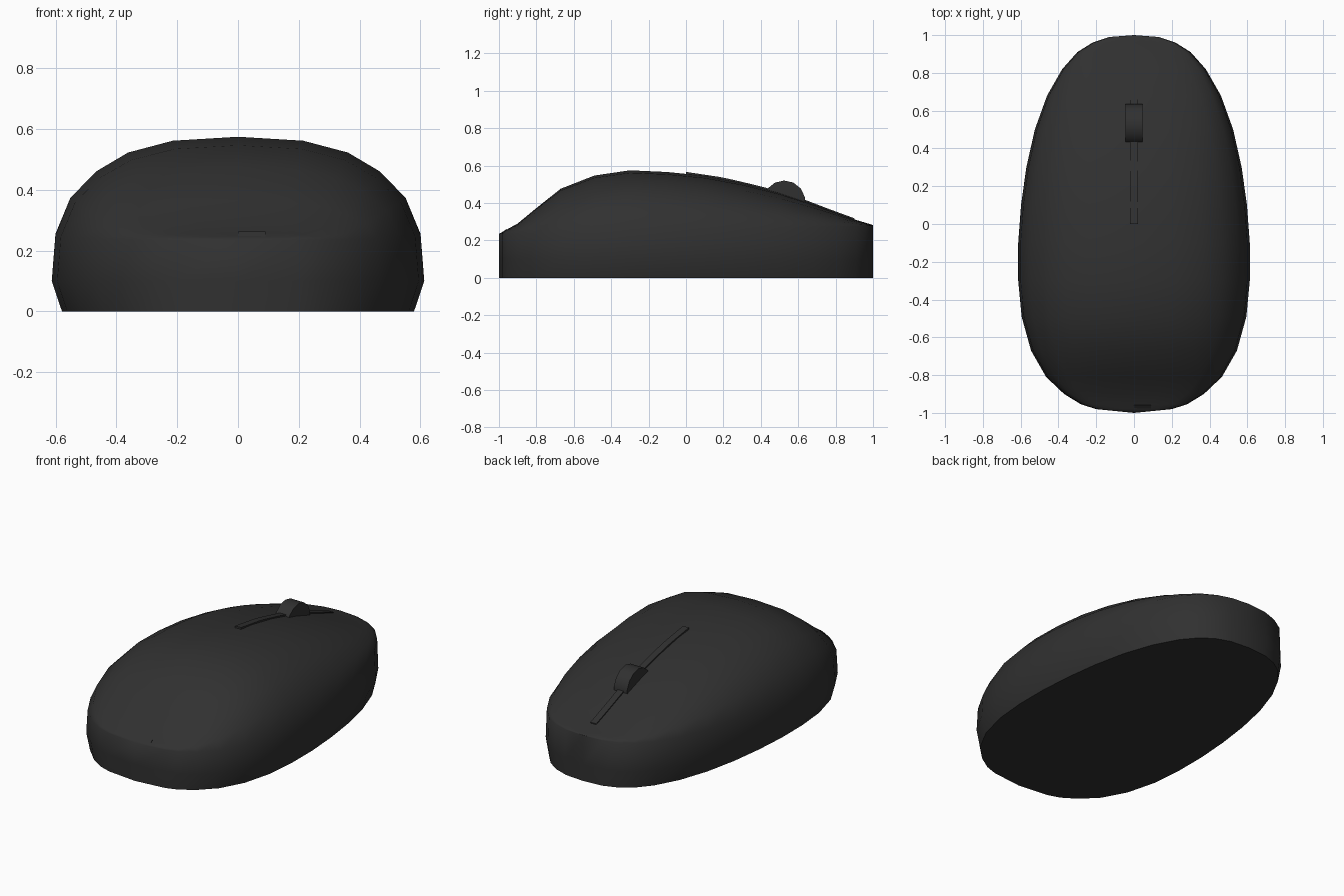
import bpy, bmesh, math

if "Cube" in bpy.data.objects:
    bpy.data.objects.remove(bpy.data.objects["Cube"])


def make_material(name, value):
    mat = bpy.data.materials.new(name)
    mat.use_nodes = True
    colour = (value, value, value, 1)
    mat.diffuse_color = colour
    mat.node_tree.nodes["Principled BSDF"].inputs["Base Color"].default_value = colour
    return mat


charcoal = make_material("charcoal plastic", 0.03)


def finish(name, bm, angle):
    bmesh.ops.remove_doubles(bm, verts=bm.verts, dist=0.0005)
    bmesh.ops.recalc_face_normals(bm, faces=bm.faces)
    mesh = bpy.data.meshes.new(name)
    bm.to_mesh(mesh)
    bm.free()
    mesh.materials.append(charcoal)
    obj = bpy.data.objects.new(name, mesh)
    bpy.context.collection.objects.link(obj)
    bpy.ops.object.select_all(action="DESELECT")
    obj.select_set(True)
    bpy.context.view_layer.objects.active = obj
    bpy.ops.object.shade_smooth_by_angle(angle=math.radians(angle))
    return obj


def loft(bm, rows, closed):
    """Skin rows of points with quads, optionally closing each row."""
    rings = [[bm.verts.new(p) for p in row] for row in rows]
    for a, b in zip(rings, rings[1:]):
        count = len(a)
        for i in range(count if closed else count - 1):
            j = (i + 1) % count
            bm.faces.new((a[i], a[j], b[j], b[i]))
    return rings


# Height of the crown along the centre line: (y, z)
CROWN = [(-1, 0.235), (-0.9, 0.29), (-0.68, 0.472), (-0.5, 0.545), (-0.29, 0.576),
         (0, 0.56), (0.2, 0.53), (0.4, 0.483), (0.6, 0.425), (0.75, 0.367),
         (0.9, 0.312), (1, 0.282)]

# Plan outline: (y, half width)
OUTLINE = [(-1, 0), (-0.98, 0.2), (-0.955, 0.28), (-0.9, 0.37), (-0.81, 0.465),
           (-0.67, 0.545), (-0.49, 0.595), (-0.3, 0.613), (-0.1, 0.613), (0.1, 0.598),
           (0.3, 0.57), (0.5, 0.525), (0.68, 0.46), (0.82, 0.38), (0.91, 0.3),
           (0.96, 0.22), (0.99, 0.13), (1, 0)]

# Upper part of the cross-section: (width share, share of rise above the rim)
DOME = [(0.98, 0), (0.9, 0.38), (0.76, 0.65), (0.59, 0.84), (0.35, 0.96), (0, 1)]


def crown(y):
    for (y0, z0), (y1, z1) in zip(CROWN, CROWN[1:]):
        if y <= y1:
            return z0 + (z1 - z0) * (y - y0) / (y1 - y0)
    return CROWN[-1][1]


def section(y, width):
    rim = 0.257 + 0.022 * y
    rise = max(crown(y) - rim, 0)
    half = [(0.945 * width, 0), (width, 0.1)]
    half += [(w * width, rim + rise * t) for w, t in DOME]
    mirrored = [(-x, z) for x, z in reversed(half[:-1])]
    return [(x, y, z) for x, z in half + mirrored]


# Body shell with a flat underside
bm = bmesh.new()
rings = loft(bm, [section(y, w) for y, w in OUTLINE], False)
bm.faces.new([r[0] for r in rings] + [r[-1] for r in reversed(rings[1:-1])])
bmesh.ops.dissolve_degenerate(bm, dist=0.0005, edges=bm.edges)
finish("body", bm, 50)

# Raised seam strip between the two buttons
bm = bmesh.new()
strip = []
for i in range(16):
    y = 0.9 * i / 15
    top, low = crown(y) + 0.006, crown(y) - 0.03
    strip.append([(-0.02, y, low), (-0.02, y, top), (0.02, y, top), (0.02, y, low)])
ends = loft(bm, strip, True)
bm.faces.new(ends[0])
bm.faces.new(ends[-1])
finish("button_seam", bm, 30)

# Scroll wheel
bm = bmesh.new()
wheel = []
for x in (-0.045, 0.045):
    angles = [math.tau * (i + 0.5) / 14 for i in range(14)]
    wheel.append([(x, 0.525 + 0.113 * math.cos(a), 0.407 + 0.113 * math.sin(a))
                  for a in angles])
for ring in loft(bm, wheel, True):
    bm.faces.new(ring)
finish("scroll_wheel", bm, 35)

# Small slot lip at the front edge
bm = bmesh.new()
lip = [[(x, -0.985, 0.24), (x, -0.96, 0.262), (x, -0.95, 0.24)] for x in (0, 0.09)]
for ring in loft(bm, lip, True):
    bm.faces.new(ring)
finish("front_slot_lip", bm, 30)
